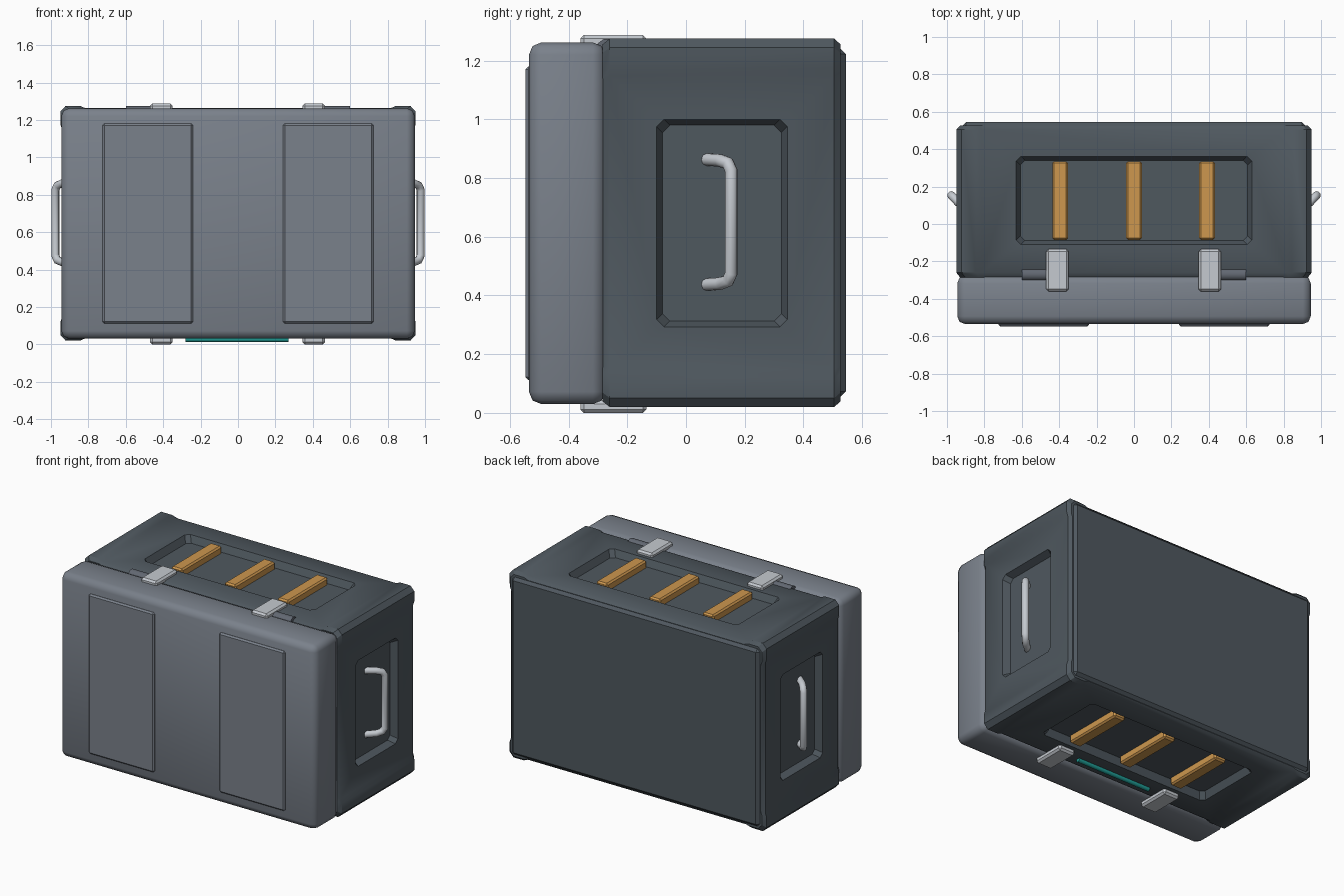
import bpy, bmesh, math
from mathutils import Vector

if "Cube" in bpy.data.objects:
    bpy.data.objects.remove(bpy.data.objects["Cube"])


def material(name, srgb):
    m = bpy.data.materials.new(name)
    m.diffuse_color = [(c / 255 / 12.92 if c < 11 else ((c / 255 + 0.055) / 1.055) ** 2.4) for c in srgb] + [1]
    m.use_nodes = True
    m.node_tree.nodes["Principled BSDF"].inputs["Base Color"].default_value = m.diffuse_color
    return m


DARK = material("dark slate", (79, 88, 95))
GREY = material("mid grey", (122, 129, 139))
STEEL = material("light steel", (197, 202, 208))
ORANGE = material("amber", (205, 151, 78))
TEAL = material("teal", (32, 155, 148))
HINGE = material("hinge grey", (98, 104, 114))
H, ZC = 0.6275, 0.6475    # body half height, body centre height


def finish(ob, mat, angle=35):
    ob.data.materials.append(mat)
    bpy.ops.object.select_all(action='DESELECT')
    ob.select_set(True)
    bpy.context.view_layer.objects.active = ob
    bpy.ops.object.shade_smooth_by_angle(angle=math.radians(angle))
    return ob


def loft(name, rings):
    """Closed solid through rings of equal point count."""
    bm = bmesh.new()
    vs = [[bm.verts.new(p) for p in r] for r in rings]
    n = len(rings[0])
    for a, b in zip(vs, vs[1:]):
        for i in range(n):
            bm.faces.new((a[i], a[(i + 1) % n], b[(i + 1) % n], b[i]))
    bm.faces.new(vs[0])
    bm.faces.new(vs[-1])
    bmesh.ops.recalc_face_normals(bm, faces=bm.faces)
    me = bpy.data.meshes.new(name)
    bm.to_mesh(me)
    bm.free()
    ob = bpy.data.objects.new(name, me)
    bpy.context.collection.objects.link(ob)
    return ob


def box(name, lo, hi, mat, bevel=0.0, segments=1, angle=35):
    bm = bmesh.new()
    bmesh.ops.create_cube(bm, size=1)
    for v in bm.verts:
        v.co = [(l + h) / 2 + c * (h - l) for l, h, c in zip(lo, hi, v.co)]
    if bevel:
        bmesh.ops.bevel(bm, geom=bm.edges[:], offset=bevel, segments=segments, profile=0.5, affect='EDGES')
    me = bpy.data.meshes.new(name)
    bm.to_mesh(me)
    bm.free()
    ob = bpy.data.objects.new(name, me)
    bpy.context.collection.objects.link(ob)
    return finish(ob, mat, angle)


def tube(name, pts, radius, mat):
    cu = bpy.data.curves.new(name, 'CURVE')
    cu.dimensions = '3D'
    cu.bevel_depth, cu.bevel_resolution, cu.use_fill_caps = radius, 3, True
    sp = cu.splines.new('POLY')
    sp.points.add(len(pts) - 1)
    for p, co in zip(sp.points, pts):
        p.co = (*co, 1)
    ob = bpy.data.objects.new(name, cu)
    bpy.context.collection.objects.link(ob)
    bpy.ops.object.select_all(action='DESELECT')
    ob.select_set(True)
    bpy.context.view_layer.objects.active = ob
    bpy.ops.object.convert(target='MESH')
    ob = bpy.context.object
    ob.data.materials.clear()
    return finish(ob, mat, 50)


def chamfered(u0, u1, v0, v1, c):
    return [(u0 + c, v0), (u1 - c, v0), (u1, v0 + c), (u1, v1 - c),
            (u1 - c, v1), (u0 + c, v1), (u0, v1 - c), (u0, v0 + c)]


# case body: cross-section with raised corner bands, lofted along y
q = [(0.94, 0.50), (0.95, 0.53), (0.95, 0.597), (0.922, H), (0.845, H), (0.815, 0.615)]
sec = q + [(-x, z) for x, z in q[::-1]] + [(-x, -z) for x, z in q] + [(x, -z) for x, z in q[::-1]]


def section(y, inset):
    return [(x * (1 - inset / 0.95), y, ZC + z * (1 - inset / H)) for x, z in sec]


body = loft("case_body", [section(-0.285, 0.02), section(-0.26, 0), section(0.505, 0), section(0.527, 0.02)])

# tapered recesses cut in both sides, top and bottom
DEPTH = 0.045
cutters = []
for s in (1, -1):
    def side(d, g):
        return [(s * d, u, v) for u, v in chamfered(-0.10 + g, 0.345 - g, 0.293 + g, 1.0 - g, 0.025)]

    def cap(d, g):
        return [(u, v, ZC + s * d) for u, v in chamfered(-0.63 + g, 0.63 - g, -0.11 + g, 0.362 - g, 0.025)]
    cutters.append(loft("side_recess", [side(1.0, 0), side(0.94, 0), side(0.94 - DEPTH, 0.02)]))
    cutters.append(loft("cap_recess", [cap(0.7, 0), cap(0.615, 0), cap(0.615 - DEPTH, 0.022)]))
bpy.context.view_layer.objects.active = body
for c in cutters:
    mod = body.modifiers.new("recess", 'BOOLEAN')
    mod.operation, mod.solver, mod.object = 'DIFFERENCE', 'EXACT', c
    bpy.ops.object.modifier_apply(modifier=mod.name)
for c in cutters:
    bpy.data.objects.remove(c)
finish(body, DARK, 30)

# raised back panel
box("back_panel", (-0.915, 0.49, 0.055), (0.915, 0.545, 1.24), DARK, 0.018)

# lid with soft chamfered edges, and its two raised panels
box("lid", (-0.945, -0.535, 0.03), (0.945, -0.275, 1.262), GREY, 0.042, 2, 60)
for s in (1, -1):
    xs = sorted((s * 0.24, s * 0.725))
    box("lid_panel", (xs[0], -0.547, 0.112), (xs[1], -0.52, 1.18), GREY, 0.01)

# amber ribs in the top and bottom recesses
for x in (-0.395, 0, 0.39):
    for name, z0, z1 in (("top_rib", 1.20, 1.265), ("bottom_rib", 0.03, 0.095)):
        box(name, (x - 0.042, -0.085, z0), (x + 0.042, 0.335, z1), ORANGE, 0.01)

# latches bridging lid and body, top and bottom
for x in (-0.41, 0.405):
    for name, z0, z1 in (("top_latch", 1.245, 1.287), ("bottom_latch", 0.0, 0.042)):
        box(name, (x - 0.06, -0.36, z0), (x + 0.06, -0.135, z1), STEEL, 0.012)

# hinge pins beside the top latches
for s in (1, -1):
    tube("hinge_pin", [(s * 0.36, -0.27, 1.24), (s * 0.6, -0.27, 1.24)], 0.035, HINGE)

# teal strip under the case
tube("teal_strip", [(-0.28, -0.2, 0.027), (0.27, -0.2, 0.027)], 0.015, TEAL)

# bent side handles, tilted towards the back
half = [(0.885, 0.07, 0.213), (0.94, 0.115, 0.21), (0.966, 0.143, 0.2), (0.977, 0.154, 0.175)]
for s in (1, -1):
    path = half + [(x, y, -z) for x, y, z in half[::-1]]
    tube("side_handle", [(s * x, y, 0.65 + z) for x, y, z in path], 0.022, STEEL)
